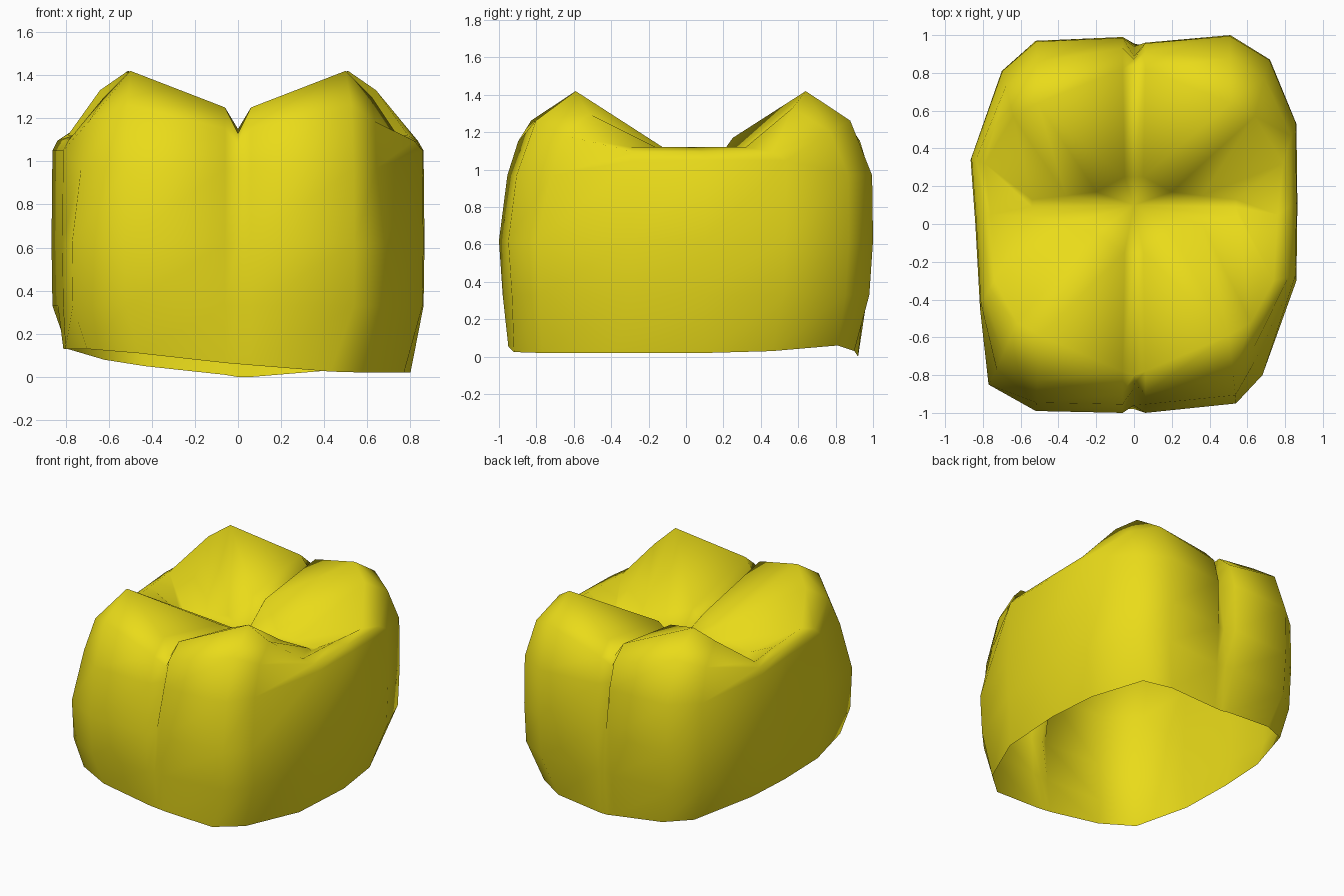
import bpy, bmesh

if "Cube" in bpy.data.objects:
    bpy.data.objects.remove(bpy.data.objects["Cube"])

# Widest outline and bottom rim, counter-clockwise from the front groove
outline = [(0, -.96), (.06, -1.0), (.54, -.95), (.68, -.80), (.86, -.30),
           (.865, .10), (.86, .53), (.72, .87), (.51, 1.0), (.06, .96),
           (0, .94), (-.06, .99), (-.52, .97), (-.70, .81), (-.865, .34),
           (-.84, 0), (-.815, -.45), (-.77, -.85), (-.52, -.99), (-.06, -1.0)]
base = [(0, -.95, .06), (.06, -.95, .055), (.43, -.92, .025), (.60, -.77, .02),
        (.77, -.38, .02), (.80, .10, .02), (.76, .46, .03), (.60, .81, .06),
        (.42, .90, .03), (.06, .92, 0), (0, .92, 0), (-.06, .92, .01),
        (-.43, .89, .05), (-.62, .79, .08), (-.79, .35, .13), (-.81, 0, .13),
        (-.80, -.40, .13), (-.70, -.81, .13), (-.46, -.92, .11), (-.06, -.95, .065)]


def mirrored(half):
    """Complete a ring from its right half (first and last lie on x = 0)."""
    return half + [(-x, y, z) for x, y, z in half[-2:0:-1]]


# Cusp crest and the transverse groove of the chewing surface
crest = mirrored([(0, -.80, 1.13), (.06, -.78, 1.25), (.50, -.59, 1.42),
                  (.62, -.52, 1.30), (.74, -.30, 1.12), (.76, .05, 1.12),
                  (.79, .32, 1.12), (.64, .57, 1.33), (.51, .64, 1.42),
                  (.06, .82, 1.25), (0, .84, 1.15)])
inner = mirrored([(0, -.15, 1.05), (.05, -.15, 1.11), (.20, -.05, 1.07),
                  (.36, .0, 1.04), (.55, .04, 1.02), (.54, .09, .98),
                  (.54, .13, .98), (.36, .15, .98), (.20, .17, 1.01),
                  (.05, .25, 1.17), (0, .25, 1.08)])


def wall(sx, sy, z, dy=0, groove=0, corner=1):
    """Outer wall ring; groove=None flattens the front and back notches."""
    ring = []
    for i, (x, y) in enumerate(outline):
        if i in (0, 10):
            if groove is None:
                y = (outline[i - 1][1] + outline[i + 1][1]) / 2
            else:
                y += groove if y < 0 else -groove
        c = corner if abs(x) > .6 and y < -.6 else 1
        ring.append((x * sx * c, y * sy * c + dy, z[i] if isinstance(z, list) else z))
    return ring


high = wall(.995, .975, [1.05 if abs(y) < .6 else .97 for x, y in outline], .02, .05, .95)
shoulder = [(a[0] + .33 * (b[0] - a[0]), a[1] + .33 * (b[1] - a[1]),
             a[2] + .65 * (b[2] - a[2])) for a, b in zip(high, crest)]
rings = [base, wall(.995, .98, .33, 0, None), wall(1, 1, .62),
         high, shoulder, crest, inner]

# Loft the shell, open at the bottom, closing on the central pit
bm = bmesh.new()
loops = [[bm.verts.new(p) for p in ring] for ring in rings]
n = len(outline)
for k, (lo, hi) in enumerate(zip(loops, loops[1:])):
    for i in range(n):
        j = (i + 1) % n
        a, b, c, d = lo[i], lo[j], hi[j], hi[i]
        if k == 5 and i in (1, 11):      # ridge from cusp to centre
            bm.faces.new((a, b, d))
            bm.faces.new((b, c, d))
        elif k == 5 and i in (8, 18):    # mirrored ridge
            bm.faces.new((a, b, c))
            bm.faces.new((a, c, d))
        else:
            bm.faces.new((a, b, c, d))
pit = bm.verts.new((0, .10, .96))
for i in range(n):
    bm.faces.new((loops[-1][i], loops[-1][(i + 1) % n], pit))
for f in bm.faces:
    f.smooth = True
me = bpy.data.meshes.new("molar_crown")
bm.to_mesh(me)
bm.free()
crown = bpy.data.objects.new("molar_crown", me)
bpy.context.collection.objects.link(crown)

# Yellow surface
mat = bpy.data.materials.new("yellow")
mat.diffuse_color = (.82, .71, .01, 1)
mat.use_nodes = True
mat.node_tree.nodes["Principled BSDF"].inputs["Base Color"].default_value = mat.diffuse_color
me.materials.append(mat)
